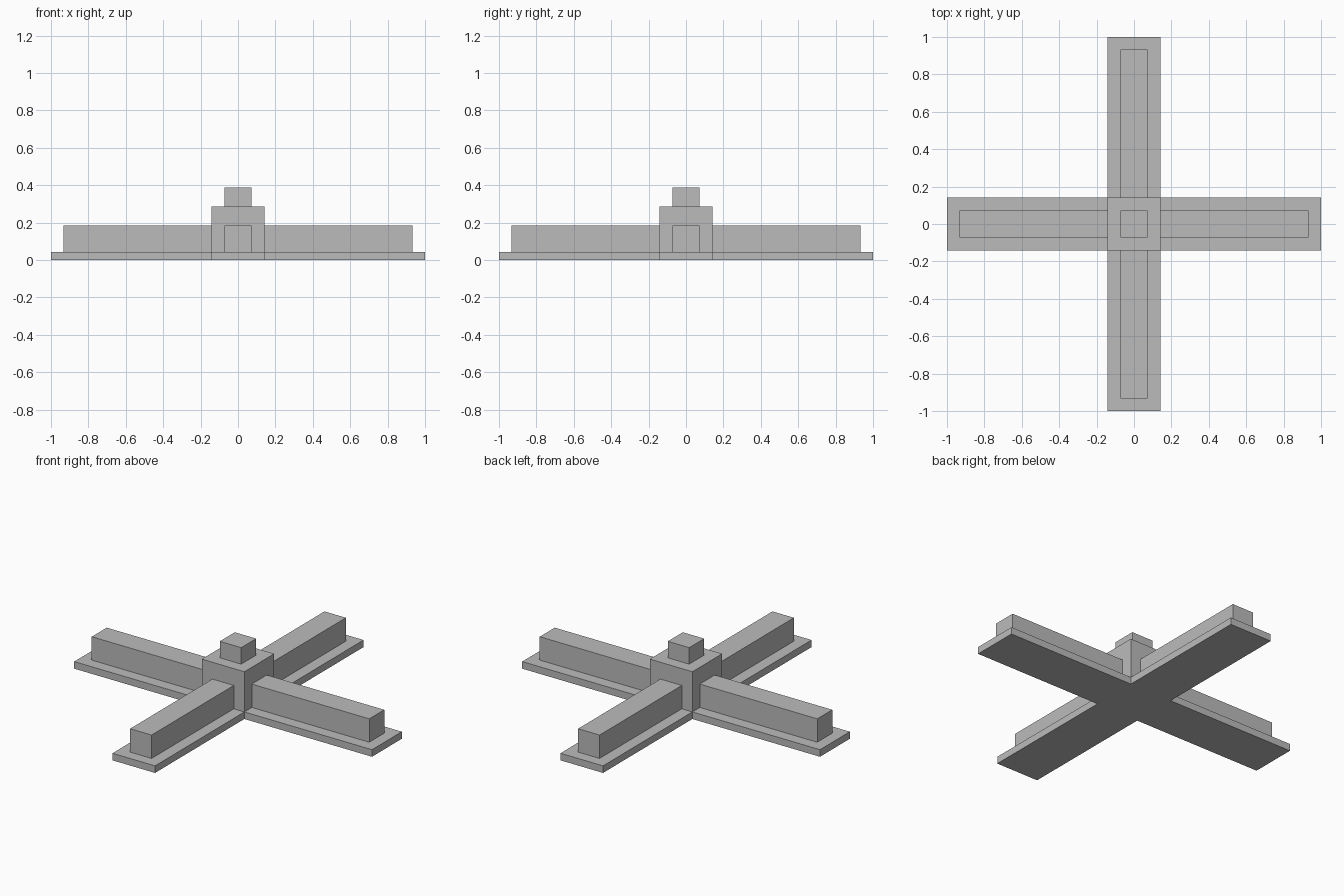
import bpy, math
from mathutils import Matrix

if "Cube" in bpy.data.objects:
    bpy.data.objects.remove(bpy.data.objects["Cube"])

grey = bpy.data.materials.new("plain grey")
grey.diffuse_color = (0.5, 0.5, 0.5, 1)
grey.use_nodes = True
grey.node_tree.nodes["Principled BSDF"].inputs["Base Color"].default_value = grey.diffuse_color

HUB = 0.143      # half width of hub and base plates
RAIL = 0.072     # half width of rails and cap
PLATE_TOP = 0.043


def box(name, lo, hi, turn=0.0):
    """Box between two corners, turned about the centre axis."""
    bpy.ops.mesh.primitive_cube_add(size=1)
    ob = bpy.context.object
    ob.name = name
    size = [b - a for a, b in zip(lo, hi)]
    mid = [(a + b) / 2 for a, b in zip(lo, hi)]
    ob.data.transform(Matrix.Rotation(turn, 4, 'Z') @ Matrix.Translation(mid)
                      @ Matrix.Diagonal((*size, 1)))
    ob.data.materials.append(grey)
    return ob


# Central hub with a small cap block
box("hub", (-HUB, -HUB, 0), (HUB, HUB, 0.287))
box("cap", (-RAIL, -RAIL, 0.287), (RAIL, RAIL, 0.387))

# Four arms: a flat base plate carrying a raised rail
for i, side in enumerate(("right", "back", "left", "front")):
    turn = i * math.pi / 2
    box(side + "_base_plate", (HUB, -HUB, 0), (1.0, HUB, PLATE_TOP), turn)
    box(side + "_rail", (HUB, -RAIL, PLATE_TOP), (0.932, RAIL, 0.185), turn)
